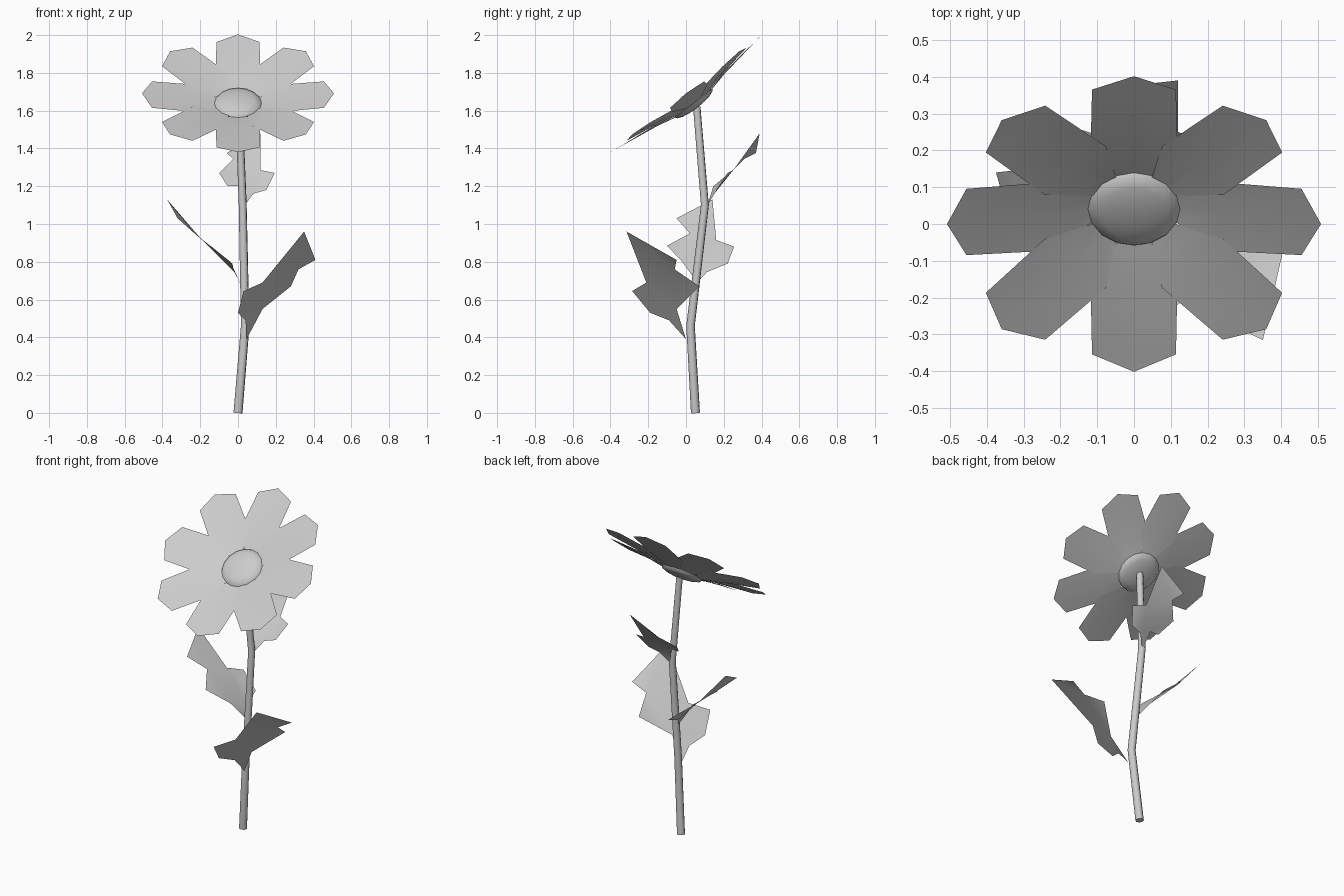
import bpy, bmesh, math
from mathutils import Matrix, Vector

cube = bpy.data.objects.get("Cube")
if cube:
    bpy.data.objects.remove(cube)

grey = bpy.data.materials.new("light_grey")
grey.use_nodes = True
grey.diffuse_color = (0.6, 0.6, 0.6, 1)
grey.node_tree.nodes["Principled BSDF"].inputs["Base Color"].default_value = grey.diffuse_color


def add_mesh(name, bm, smooth=40):
    """Turn a bmesh into a shaded object."""
    mesh = bpy.data.meshes.new(name)
    bm.to_mesh(mesh)
    bm.free()
    mesh.materials.append(grey)
    obj = bpy.data.objects.new(name, mesh)
    bpy.context.collection.objects.link(obj)
    bpy.ops.object.select_all(action="DESELECT")
    obj.select_set(True)
    bpy.context.view_layer.objects.active = obj
    bpy.ops.object.shade_smooth_by_angle(angle=math.radians(smooth))
    return obj


# Stem: a bent tube with eight sides
curve = bpy.data.curves.new("stem", "CURVE")
curve.dimensions = "3D"
curve.bevel_depth = 0.022
curve.bevel_resolution = 2
curve.use_fill_caps = True
path = [(0, 0.05, 0), (0.038, 0.024, 0.46), (0.025, 0.1, 1.1), (0.005, 0.057, 1.62)]
spline = curve.splines.new("POLY")
spline.points.add(len(path) - 1)
for point, co in zip(spline.points, path):
    point.co = (*co, 1)
    point.radius = 1.1 - 0.12 * co[2]
curve.materials.append(grey)
stem = bpy.data.objects.new("stem", curve)
bpy.context.collection.objects.link(stem)

# Flower head frame: tilted towards the front
head = Matrix.Translation((0, 0, 1.692)) @ Matrix.Rotation(math.radians(37.8), 4, "X")

# Petals: (distance, half width, height of midline, height of edge)
rows = [(0.02, 0.008, -0.088, -0.088), (0.1, 0.036, -0.072, -0.07),
        (0.225, 0.118, -0.044, -0.034), (0.455, 0.114, -0.008, -0.009)]
for k in range(8):
    bm = bmesh.new()
    strips = []
    for r, w, mid, edge in rows:
        strips.append([bm.verts.new(p) for p in ((r, -w, edge), (r, 0, mid), (r, w, edge))])
    for low, high in zip(strips, strips[1:]):
        for i in range(2):
            bm.faces.new((low[i], high[i], high[i + 1], low[i + 1]))
    tip = bm.verts.new((0.508, 0, 0))
    for i in range(2):
        bm.faces.new((strips[-1][i], tip, strips[-1][i + 1]))
    lift = Matrix.Translation((0, 0, 0.003 * (k % 2)))
    bm.transform(head @ lift @ Matrix.Rotation(k * math.pi / 4, 4, "Z"))
    add_mesh(f"petal_{k + 1}", bm)

# Flower centre: a flattened ball
bm = bmesh.new()
bmesh.ops.create_uvsphere(bm, u_segments=16, v_segments=8, radius=0.125)
bm.transform(head @ Matrix.Translation((0, 0, -0.066)) @ Matrix.Diagonal((1, 1, 0.25, 1)))
add_mesh("flower_centre", bm, 60)

# Leaves: lobed outlines, each running from the stem round the tip and back
leaves = {
    "lower_leaf": [(.045, 0, .39), (.13, -.05, .55), (.28, .07, .67), (.32, -.06, .76),
                   (.41, -.05, .81), (.35, -.315, .96), (.13, -.21, .69),
                   (.03, -.285, .645), (0, -.19, .53), (.04, -.09, .49)],
    "middle_leaf": [(.01, .06, .69), (-.02, .11, .745), (-.03, .22, .79), (-.14, .255, .88),
                    (-.19, .16, .915), (-.375, .14, 1.13), (-.32, -.05, 1.03),
                    (-.23, .02, .95), (-.155, -.1, .885), (-.04, -.02, .8)],
    "upper_leaf": [(.03, .11, 1.09), (.08, .15, 1.16), (.15, .16, 1.18), (.195, .22, 1.27),
                   (.12, .25, 1.285), (.12, .39, 1.48), (-.06, .37, 1.375),
                   (-.025, .31, 1.345), (-.1, .23, 1.27), (-.055, .15, 1.2), (0, .145, 1.2)],
}
for name, outline in leaves.items():
    bm = bmesh.new()
    face = bm.faces.new([bm.verts.new(p) for p in outline])
    face.normal_update()
    if face.normal.z < 0:
        face.normal_flip()
    bmesh.ops.triangulate(bm, faces=[face])
    add_mesh(name, bm, 60)
